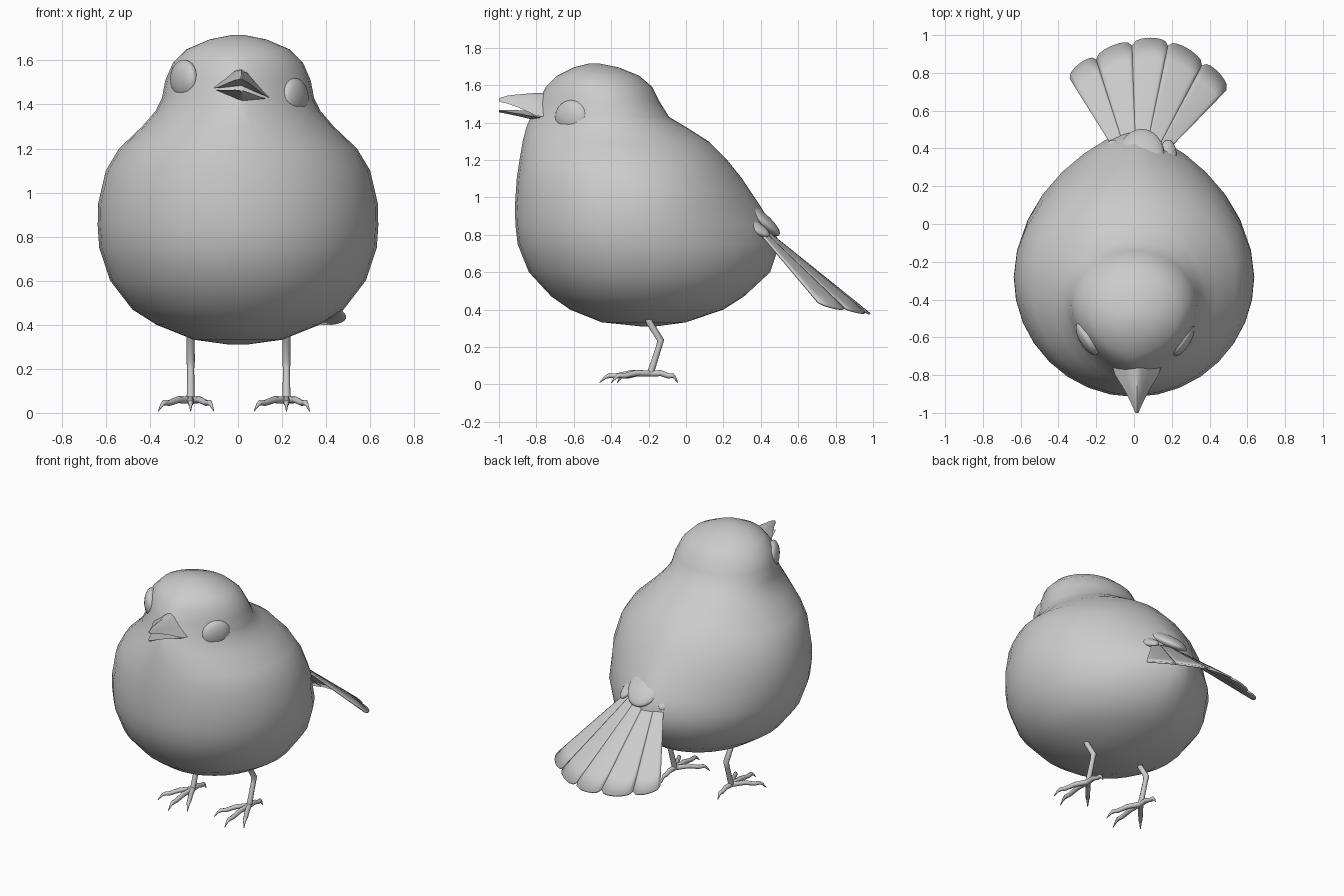
import bpy, bmesh
from math import sin, cos, pi, radians, sqrt
from mathutils import Vector

if "Cube" in bpy.data.objects:
    bpy.data.objects.remove(bpy.data.objects["Cube"])


def finish(name, bm, angle=50):
    bmesh.ops.recalc_face_normals(bm, faces=bm.faces)
    me = bpy.data.meshes.new(name)
    bm.to_mesh(me)
    bm.free()
    ob = bpy.data.objects.new(name, me)
    bpy.context.collection.objects.link(ob)
    bpy.ops.object.select_all(action='DESELECT')
    ob.select_set(True)
    bpy.context.view_layer.objects.active = ob
    bpy.ops.object.shade_smooth_by_angle(angle=radians(angle))
    return ob


def loft(name, rings, angle=50):
    bm = bmesh.new()
    vr = [[bm.verts.new(p) for p in r] for r in rings]
    n = len(vr[0])
    for a, b in zip(vr, vr[1:]):
        for i in range(n):
            j = (i + 1) % n
            bm.faces.new((a[i], a[j], b[j], b[i]))
    bm.faces.new(vr[0])
    bm.faces.new(vr[-1])
    return finish(name, bm, angle)


def ellipsoid(name, loc, radii, rot):
    bm = bmesh.new()
    bmesh.ops.create_uvsphere(bm, u_segments=24, v_segments=14, radius=1)
    ob = finish(name, bm)
    ob.location, ob.scale = loc, radii
    ob.rotation_euler = [radians(a) for a in rot]
    return ob


def tube(name, pts, radii):
    cu = bpy.data.curves.new(name, 'CURVE')
    cu.dimensions = '3D'
    cu.bevel_depth = 1.0
    cu.bevel_resolution = 2
    cu.use_fill_caps = True
    sp = cu.splines.new('POLY')
    sp.points.add(len(pts) - 1)
    for q, p, r in zip(sp.points, pts, radii):
        q.co = (*p, 1)
        q.radius = r
    ob = bpy.data.objects.new(name, cu)
    bpy.context.collection.objects.link(ob)


# body and head: height, front y, back y, half width, widest y, front and back pinch
levels = [
    (0.31, -0.24, -0.16, 0.04, -0.20, 1, 1),
    (0.332, -0.45, 0.00, 0.20, -0.22, 1, 1),
    (0.40, -0.62, 0.20, 0.37, -0.23, 1, 1),
    (0.47, -0.72, 0.31, 0.48, -0.25, 1, 1.1),
    (0.60, -0.84, 0.45, 0.58, -0.26, 1, 1.25),
    (0.75, -0.90, 0.50, 0.63, -0.27, 1, 1.45),
    (0.85, -0.912, 0.46, 0.637, -0.28, 1, 1.5),
    (0.95, -0.915, 0.40, 0.635, -0.28, 1, 1.35),
    (1.10, -0.905, 0.30, 0.60, -0.30, 1, 1.2),
    (1.20, -0.89, 0.22, 0.54, -0.32, 1.05, 1.1),
    (1.30, -0.873, 0.12, 0.435, -0.35, 1.15, 1),
    (1.37, -0.855, 0.01, 0.375, -0.39, 1.35, 1),
    (1.43, -0.83, -0.09, 0.345, -0.42, 1.5, 1),
    (1.51, -0.79, -0.14, 0.33, -0.43, 1.5, 1),
    (1.59, -0.75, -0.18, 0.295, -0.45, 1.3, 1),
    (1.65, -0.69, -0.25, 0.235, -0.46, 1.1, 1),
    (1.695, -0.60, -0.36, 0.13, -0.48, 1, 1),
    (1.715, -0.52, -0.46, 0.03, -0.49, 1, 1),
]
SEG = 32
rings = []
for z, yf, yb, hw, y0, pf, pb in levels:
    ring = []
    for i in range(SEG):
        a = 2 * pi * i / SEG
        s, c = sin(a), cos(a)
        p, r = (pb, yb - y0) if c > 0 else (pf, y0 - yf)
        ring.append((hw * abs(s) ** p * (1 if s > 0 else -1), y0 + r * c, z))
    rings.append(ring)
loft("body", rings, 80)

# eyes, the head being tilted to one side
ellipsoid("eye_left", (-0.245, -0.605, 1.515), (0.045, 0.1, 0.088), (0, 0, 30))
ellipsoid("eye_right", (0.257, -0.61, 1.43), (0.045, 0.1, 0.09), (0, 0, -30))

# open beak: y, half width, outer z, mouth edge z
upper = [(-0.72, 0.14, 1.56, 1.45), (-0.8, 0.115, 1.558, 1.455), (-0.88, 0.065, 1.552, 1.485),
         (-0.95, 0.03, 1.545, 1.505), (-1.0, 0.008, 1.53, 1.513)]
lower = [(-0.72, 0.13, 1.405, 1.445), (-0.8, 0.105, 1.412, 1.447), (-0.88, 0.06, 1.43, 1.455),
         (-0.95, 0.03, 1.445, 1.462), (-1.0, 0.008, 1.455, 1.465)]
section = [(-1, 0), (-0.55, 0.5), (-0.2, 0.92), (0, 1), (0.2, 0.92), (0.55, 0.5), (1, 0), (0, 0.3)]
for name, rows in (("beak_upper", upper), ("beak_lower", lower)):
    loft(name, [[(0.015 + hw * u, y, ze + (zo - ze) * k - 0.17 * hw * u) for u, k in section]
                for y, hw, zo, ze in rows], 40)

# tail fan: border lines between neighbouring feathers
tips = [(-0.34, 0.77, 0.44), (-0.20, 0.87, 0.405), (-0.01, 0.945, 0.395),
        (0.18, 0.945, 0.395), (0.36, 0.84, 0.41), (0.49, 0.71, 0.435)]
roots = [(-0.09 + 0.05 * i, 0.37, 0.84 + 0.03 * (1 - ((i - 2.5) / 2.5) ** 2)) for i in range(6)]
NU, NV = 10, 6
for f in range(5):
    bm = bmesh.new()
    grid = []
    for j in range(NV + 1):
        row = []
        for i in range(NU + 1):
            u = i / NU
            root = Vector(roots[f]).lerp(Vector(roots[f + 1]), u)
            tip = Vector(tips[f]).lerp(Vector(tips[f + 1]), u)
            arch = sqrt(max(0, 1 - (2 * u - 1) ** 2))
            v = j / NV * (0.99 + 0.075 * arch)
            p = root.lerp(tip, v)
            p.z += 0.012 * arch * j / NV
            row.append(bm.verts.new(p))
        grid.append(row)
    for a, b in zip(grid, grid[1:]):
        for i in range(NU):
            bm.faces.new((a[i], a[i + 1], b[i + 1], b[i]))
    ob = finish(f"tail_feather_{f + 1}", bm)
    mod = ob.modifiers.new("thickness", 'SOLIDIFY')
    mod.thickness = 0.012
    mod.offset = 0

# covert feathers over the tail root
ellipsoid("tail_covert_middle", (0.04, 0.37, 0.90), (0.12, 0.165, 0.045), (-38, 0, 0))
ellipsoid("tail_covert_left", (-0.11, 0.35, 0.85), (0.05, 0.11, 0.03), (-32, -20, 15))
ellipsoid("tail_covert_right", (0.18, 0.35, 0.85), (0.05, 0.11, 0.03), (-32, 20, -15))

# legs and feet; each toe ends in a hooked claw
toes = [(0.0, -0.26), (-0.14, -0.17), (0.10, -0.2), (0.0, 0.14)]
for side, x in (("left", -0.215), ("right", 0.22)):
    ankle = Vector((x, -0.19, 0.06))
    tube(f"leg_{side}", [(x, -0.21, 0.38), (x, -0.195, 0.33), (x, -0.135, 0.235),
                         (x, -0.145, 0.2), ankle], [0.02, 0.018, 0.019, 0.016, 0.018])
    for k, (dx, dy) in enumerate(toes):
        shape = [(0, 0.058, 0.017), (0.4, 0.06, 0.016), (0.7, 0.045, 0.014),
                 (0.85, 0.047, 0.013), (0.93, 0.037, 0.008), (1.05, 0.008, 0.002)]
        tube(f"toe_{side}_{k + 1}", [(x + dx * t, -0.19 + dy * t, z) for t, z, r in shape],
             [r for t, z, r in shape])
